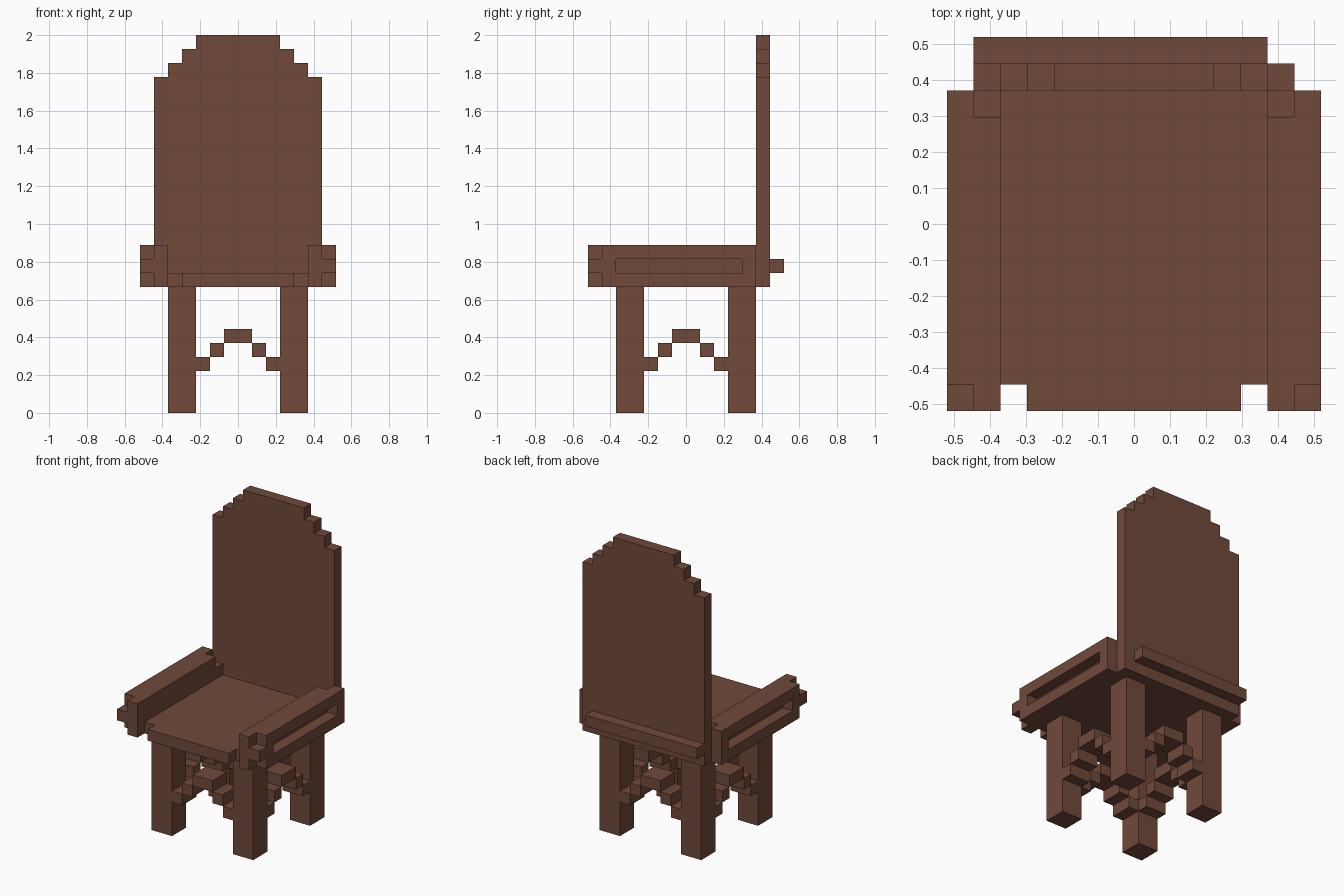
import bpy, bmesh
from math import radians
from itertools import product
from mathutils import Vector

cube = bpy.data.objects.get("Cube")
if cube:
    bpy.data.objects.remove(cube, do_unlink=True)

U = 2 / 27  # edge of one block; the chair is 27 blocks tall

wood = bpy.data.materials.new("brown_wood")
wood.use_nodes = True
BROWN = (0.165, 0.067, 0.042, 1)
wood.diffuse_color = BROWN
wood.node_tree.nodes["Principled BSDF"].inputs["Base Color"].default_value = BROWN


def box(x0, x1, y0, y1, z0, z1):
    """Set of block cells filling a box."""
    return set(product(range(x0, x1), range(y0, y1), range(z0, z1)))


def mirror_x(cells):
    return {(-x - 1, y, z) for x, y, z in cells}


def swap_xy(cells):
    return {(y, x, z) for x, y, z in cells}


def shift_y(cells, d):
    return {(x, y + d, z) for x, y, z in cells}


def build(name, cells):
    """Make one object from the outer skin of a set of cells."""
    bm = bmesh.new()
    for cell in cells:
        for axis, side in product(range(3), (0, 1)):
            near = list(cell)
            near[axis] += 2 * side - 1
            if tuple(near) in cells:
                continue
            corners = []
            for a, b in ((0, 0), (1, 0), (1, 1), (0, 1)):
                p = Vector(cell)
                p[axis] += side
                p[(axis + 1) % 3] += a
                p[(axis + 2) % 3] += b
                corners.append(bm.verts.new(p * U))
            bm.faces.new(corners if side else corners[::-1])
    bmesh.ops.remove_doubles(bm, verts=bm.verts, dist=U / 100)
    bmesh.ops.dissolve_limit(bm, angle_limit=radians(1), verts=bm.verts, edges=bm.edges)
    mesh = bpy.data.meshes.new(name)
    bm.to_mesh(mesh)
    bm.free()
    mesh.materials.append(wood)
    obj = bpy.data.objects.new(name, mesh)
    bpy.context.collection.objects.link(obj)


# Legs
for side, x in (("right", -5), ("left", 3)):
    for end, y in (("front", -5), ("back", 3)):
        build(f"{end}_{side}_leg", box(x, x + 2, y, y + 2, 0, 9))

# Stepped arches between the legs
half = box(0, 1, -5, -3, 5, 6) | box(1, 2, -5, -3, 4, 5) | box(2, 3, -5, -3, 3, 4)
arch = half | mirror_x(half)
build("front_arch", arch)
build("back_arch", shift_y(arch, 8))
build("right_arch", swap_xy(arch))
build("left_arch", swap_xy(shift_y(arch, 8)))

# Seat with notched front corners
build("seat", box(-4, 4, -7, -6, 9, 10) | box(-5, 5, -6, 5, 9, 10))

# Backrest with a stepped top
back = box(-6, 6, 5, 6, 9, 24)
for step in range(3):
    back |= box(step - 5, 5 - step, 5, 6, 24 + step, 25 + step)
build("backrest", back)
build("back_rail", box(-6, 5, 6, 7, 10, 11))

# Armrests: recessed side slot, notched front corners and rear inner notch
arm = box(5, 7, -7, 5, 9, 12)
arm -= box(6, 7, -5, 4, 10, 11)
arm -= box(6, 7, -7, -6, 9, 10) | box(6, 7, -7, -6, 11, 12)
arm -= box(5, 6, 4, 5, 11, 12)
build("left_armrest", arm)
build("right_armrest", mirror_x(arm))
